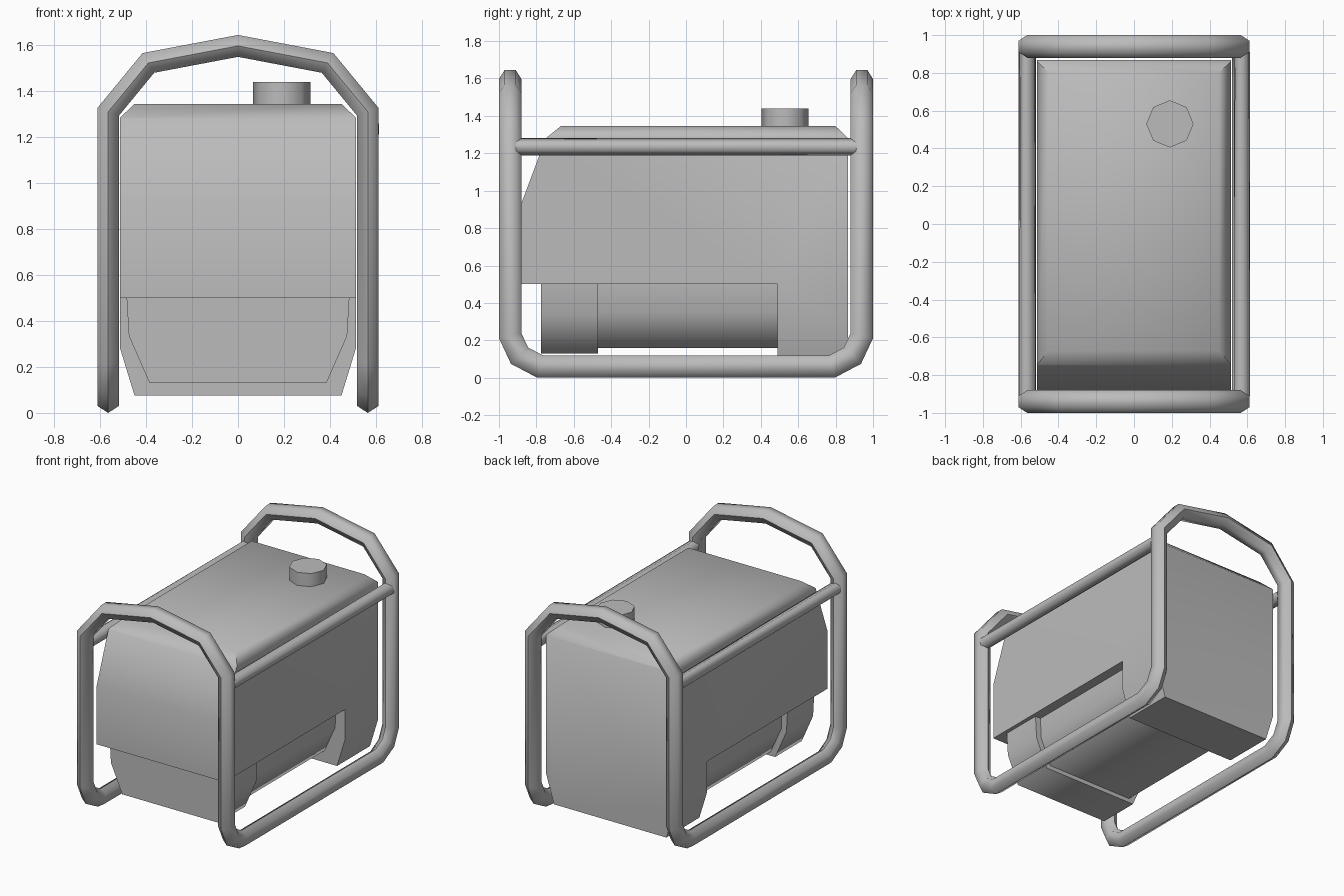
import bpy, bmesh, math
from mathutils import Vector

cube = bpy.data.objects.get("Cube")
if cube:
    bpy.data.objects.remove(cube, do_unlink=True)

GREY = (0.5, 0.5, 0.5, 1)
grey = bpy.data.materials.new("plain grey")
grey.use_nodes = True
grey.diffuse_color = GREY
grey.node_tree.nodes["Principled BSDF"].inputs["Base Color"].default_value = GREY


def finish(bm, name, angle=55):
    """Turn a bmesh into a shaded object."""
    bmesh.ops.recalc_face_normals(bm, faces=bm.faces)
    mesh = bpy.data.meshes.new(name)
    bm.to_mesh(mesh)
    bm.free()
    mesh.materials.append(grey)
    obj = bpy.data.objects.new(name, mesh)
    bpy.context.collection.objects.link(obj)
    bpy.ops.object.select_all(action="DESELECT")
    obj.select_set(True)
    bpy.context.view_layer.objects.active = obj
    bpy.ops.object.shade_smooth_by_angle(angle=math.radians(angle))
    return obj


def prism(points, offset):
    """Extrude a planar outline along an offset."""
    bm = bmesh.new()
    face = bm.faces.new([bm.verts.new(p) for p in points])
    grown = bmesh.ops.extrude_face_region(bm, geom=[face], use_keep_orig=True)
    verts = [v for v in grown["geom"] if isinstance(v, bmesh.types.BMVert)]
    bmesh.ops.translate(bm, verts=verts, vec=offset)
    bmesh.ops.recalc_face_normals(bm, faces=bm.faces)
    return bm


def cut(bm, point, normal):
    """Slice off everything beyond a plane and cap the opening."""
    geom = bm.verts[:] + bm.edges[:] + bm.faces[:]
    result = bmesh.ops.bisect_plane(bm, geom=geom, plane_co=point,
                                    plane_no=normal, clear_outer=True)
    edges = [e for e in result["geom_cut"] if isinstance(e, bmesh.types.BMEdge)]
    bmesh.ops.contextual_create(bm, geom=edges)


# Housing: side outline with a notch for the engine, then chamfered long edges
W = 0.513
side = [(-0.885, 0.5), (-0.885, 0.92), (-0.75, 1.28), (-0.67, 1.345), (0.8, 1.345),
        (0.867, 1.28), (0.867, 0.075), (0.49, 0.075), (0.49, 0.5)]
bm = prism([(-W, y, z) for y, z in side], (2 * W, 0, 0))
for s in (-1, 1):
    cut(bm, (s * 0.45, 0, 1.345), (s * 0.06, 0, 0.063))
    cut(bm, (s * 0.45, 0, 0.075), (s * 0.205, 0, -0.063))
finish(bm, "housing")


# Engine blocks hanging under the housing
def block(name, half, y0, y1):
    right = [(x, y0, z) for x, z in half]
    left = [(-x, y0, z) for x, z in reversed(half)]
    finish(prism(right + left, (0, y1 - y0, 0)), name, 70)


block("engine_front", [(0.485, 0.505), (0.475, 0.335), (0.385, 0.13)], -0.775, -0.47)
block("engine_middle", [(0.44, 0.505), (0.435, 0.35), (0.35, 0.16)], -0.48, 0.5)

# Fuel cap
bm = bmesh.new()
bmesh.ops.create_cone(bm, cap_ends=True, segments=8, radius1=0.125, radius2=0.125, depth=0.11)
bmesh.ops.translate(bm, verts=bm.verts, vec=(0.19, 0.53, 1.385))
finish(bm, "fuel_cap")

# Tubular frame: one quarter swept from arch apex to mid skid, then mirrored
X, Y = Vector((1, 0, 0)), Vector((0, 1, 0))
path = [Vector(p) for p in (
    (0, 0.94, 1.597), (0.39, 0.94, 1.523), (0.565, 0.94, 1.31), (0.565, 0.94, 0.225),
    (0.565, 0.89, 0.118), (0.565, 0.78, 0.06), (0.565, 0, 0.06))]
steps = [(b - a).normalized() for a, b in zip(path, path[1:])]
bm = bmesh.new()
rings = []
for i, p in enumerate(path):
    if i == 0:
        t = X
    elif i == len(steps):
        t = -Y
    else:
        t = (steps[i - 1] + steps[i]).normalized()
    stretch = 1 / t.dot(steps[min(i, len(steps) - 1)])
    in_arch = i < 3
    u = Y if in_arch else X.cross(t) * stretch
    v = t.cross(Y) * stretch if in_arch else X
    angles = [math.tau * k / 6 for k in range(6)]
    rings.append([bm.verts.new(p + u * 0.06 * math.cos(a) + v * 0.054 * math.sin(a))
                  for a in angles])
for a, b in zip(rings, rings[1:]):
    for k in range(6):
        n = (k + 1) % 6
        bm.faces.new((a[k], a[n], b[n], b[k]))
frame = finish(bm, "tube_frame", 65)
mirror = frame.modifiers.new("mirror", "MIRROR")
mirror.use_axis = (True, True, False)
frame.modifiers.move(len(frame.modifiers) - 1, 0)

# Upper side rails joining the two hoops
for s, label in ((1, "left"), (-1, "right")):
    bm = bmesh.new()
    bmesh.ops.create_cone(bm, cap_ends=True, segments=6, radius1=0.046, radius2=0.046, depth=1.81)
    for v in bm.verts:
        x, y, z = v.co
        v.co = (s * 0.568 + x, z, 1.235 + y)
    rims = [e for e in bm.edges if abs(e.verts[0].co.y - e.verts[1].co.y) < 0.01]
    bmesh.ops.bevel(bm, geom=rims, offset=0.014, segments=1, affect="EDGES")
    finish(bm, label + "_side_rail", 65)
